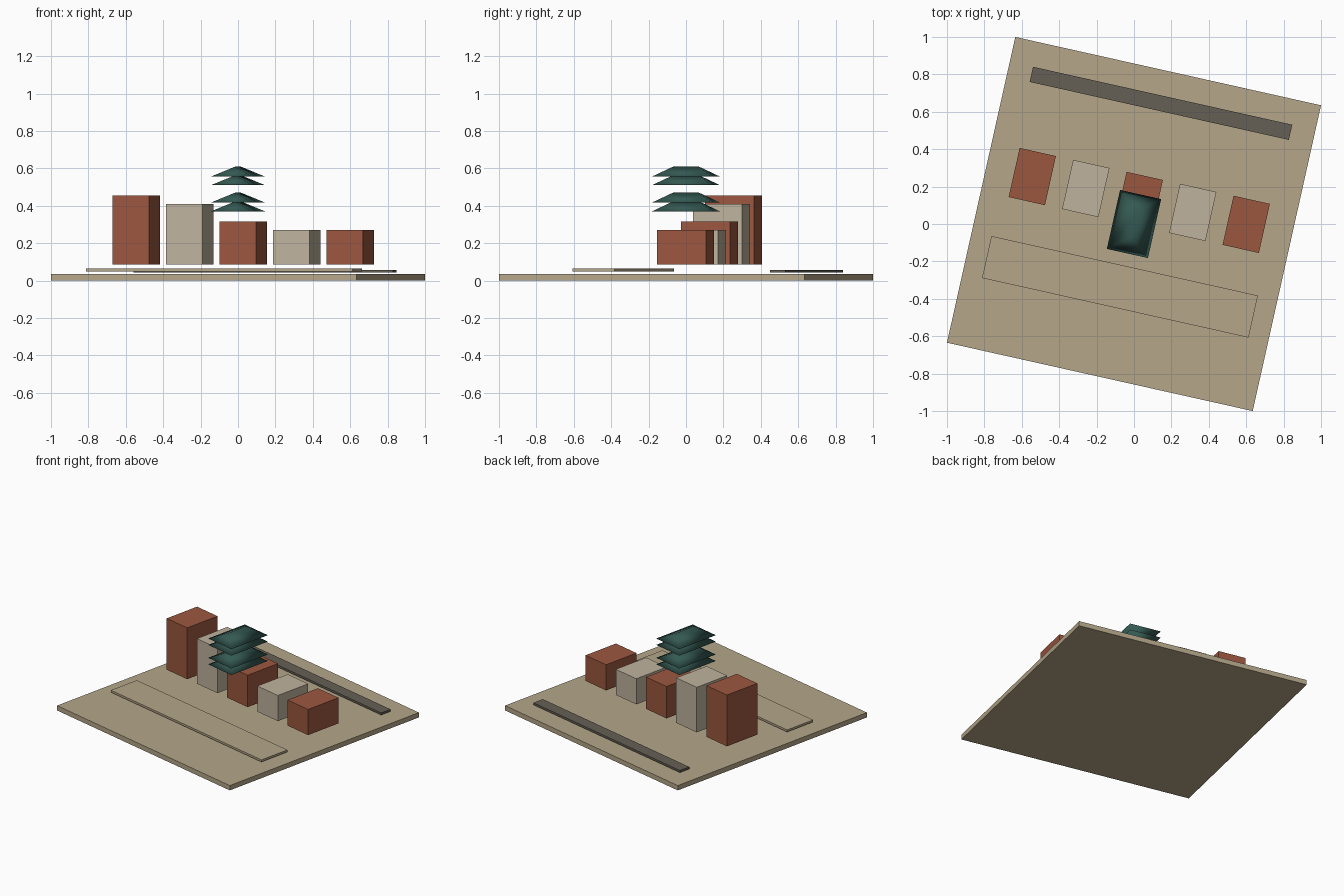
import bpy, bmesh
from math import radians
from mathutils import Matrix

if "Cube" in bpy.data.objects:
    bpy.data.objects.remove(bpy.data.objects["Cube"])

TURN = Matrix.Rotation(radians(-12.6), 4, 'Z')   # whole site is turned in plan


def material(name, rgb):
    m = bpy.data.materials.new(name)
    m.diffuse_color = (*rgb, 1)
    m.use_nodes = True
    m.node_tree.nodes["Principled BSDF"].inputs["Base Color"].default_value = m.diffuse_color
    return m


SAND = material("sand", (0.46, 0.38, 0.25))
DARK = material("dark_stone", (0.13, 0.115, 0.09))
BRICK = material("brick", (0.33, 0.095, 0.05))
PLASTER = material("plaster", (0.52, 0.45, 0.34))
GREEN = material("green_tile", (0.035, 0.10, 0.085))


def block(name, u, v, w, d, z0, z1, mat, top=(1, 1), smooth=False):
    """Box in site coordinates; 'top' scales the upper face."""
    bm = bmesh.new()
    bmesh.ops.create_cube(bm, size=1)
    for p in bm.verts:
        up = p.co.z > 0
        sx, sy = top if up else (1, 1)
        p.co = (p.co.x * w * sx, p.co.y * d * sy, z1 if up else z0)
    bmesh.ops.remove_doubles(bm, verts=bm.verts[:], dist=1e-5)
    for f in bm.faces:
        f.smooth = smooth
    me = bpy.data.meshes.new(name)
    bm.to_mesh(me)
    bm.free()
    me.materials.append(mat)
    ob = bpy.data.objects.new(name, me)
    bpy.context.collection.objects.link(ob)
    ob.matrix_world = TURN @ Matrix.Translation((u, v, 0))
    return ob


# Ground slab, front pavement and rear wall strip
block("ground_slab", 0, 0, 1.675, 1.675, 0, 0.035, SAND)
block("front_pavement", 0, -0.344, 1.46, 0.23, 0.049, 0.064, SAND)
block("rear_strip", 0, 0.661, 1.42, 0.083, 0.042, 0.057, DARK)

# Row of houses stepping down to the right
for i, top in enumerate((0.455, 0.41, 0.315, 0.27, 0.27)):
    block(f"house_{i + 1}", -0.586 + 0.293 * i, 0.129, 0.199, 0.269,
          0.085, top, PLASTER if i % 2 else BRICK)

# Stacked hipped roofs
for i, eave in enumerate((0.37, 0.417, 0.51, 0.556)):
    block(f"hip_roof_{i + 1}", 0, 0, 0.225, 0.323, eave, eave + 0.053,
          GREEN, top=(0.0, 0.44), smooth=True)
